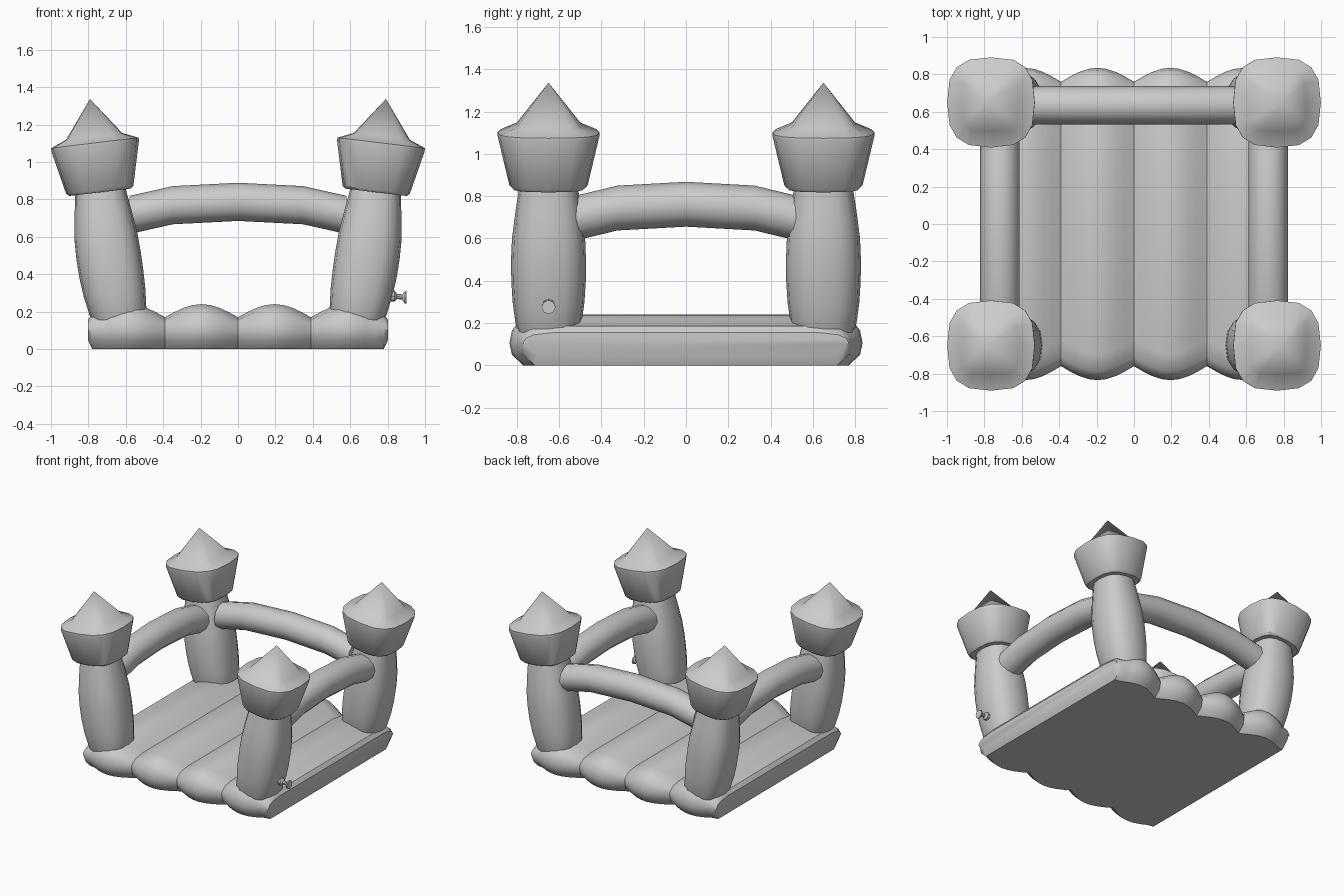
import bpy, bmesh, math
from mathutils import Vector

if "Cube" in bpy.data.objects:
    bpy.data.objects.remove(bpy.data.objects["Cube"])


def loft(name, rings, angle=35):
    """Skin a list of equal-length point rings and cap both ends."""
    bm = bmesh.new()
    loops = [[bm.verts.new(p) for p in r] for r in rings]
    n = len(loops[0])
    for a, b in zip(loops, loops[1:]):
        for i in range(n):
            j = (i + 1) % n
            bm.faces.new((a[i], a[j], b[j], b[i]))
    bm.faces.new(loops[0])
    bm.faces.new(loops[-1])
    bmesh.ops.remove_doubles(bm, verts=bm.verts, dist=0.0005)
    bmesh.ops.recalc_face_normals(bm, faces=bm.faces)
    me = bpy.data.meshes.new(name)
    bm.to_mesh(me)
    bm.free()
    ob = bpy.data.objects.new(name, me)
    bpy.context.collection.objects.link(ob)
    bpy.ops.object.select_all(action='DESELECT')
    ob.select_set(True)
    bpy.context.view_layer.objects.active = ob
    bpy.ops.object.shade_smooth_by_angle(angle=math.radians(angle))
    return ob


def level(sx, sy, cx, z, hw, power=2.8, n=16, lean=0.12):
    """Rounded-square ring, leaning outward in x, for one corner."""
    pts = []
    for i in range(n):
        a = 2 * math.pi * i / n
        c, s = math.cos(a), math.sin(a)
        dx = math.copysign(abs(c) ** (2 / power), c) * hw
        dy = math.copysign(abs(s) ** (2 / power), s) * hw * 1.03
        pts.append((sx * (cx + dx), sy * (0.65 + dy), z - lean * dx))
    return pts


# Mattress: four inflated tubes side by side, flat underneath
def slab_ring(x, zt, ye, zb=0.0):
    half = [(ye - 0.065, zb), (ye - 0.012, zb + 0.05), (ye, 0.105),
            (ye - 0.012, 0.105 + (zt - 0.105) * 0.45),
            (ye - 0.05, 0.105 + (zt - 0.105) * 0.8), (ye - 0.14, zt)]
    return [(x, y, z) for y, z in half] + [(x, -y, z) for y, z in reversed(half)]


columns = []
STEPS = 8
for k in range(4 * STEPS + 1):
    x = -0.78 + 1.56 * k / (4 * STEPS)
    b = abs(math.sin(math.pi * k / STEPS))
    outer = k in (0, 4 * STEPS)
    columns.append(slab_ring(x, 0.17 + 0.07 * b + 0.015 * outer,
                             0.76 + 0.075 * b + 0.02 * outer))
columns.insert(0, slab_ring(-0.803, 0.155, 0.77, 0.05))
columns.append(slab_ring(0.803, 0.155, 0.77, 0.05))
loft("mattress", columns)

# Corner towers with flared turrets and pointed spires
tower = [(0.625, 0.10, 0.12), (0.642, 0.20, 0.152), (0.66, 0.30, 0.165),
         (0.677, 0.40, 0.171), (0.692, 0.50, 0.172), (0.706, 0.60, 0.168),
         (0.721, 0.72, 0.153), (0.738, 0.86, 0.132)]
turret = [(0.738, 0.838, 0.165, 2.8), (0.739, 0.852, 0.18, 2.8),
          (0.764, 1.085, 0.234, 2.8), (0.765, 1.102, 0.234, 2.8),
          (0.769, 1.137, 0.15, 4.5), (0.791, 1.337, 0.0, 4.5)]
for sx, side in ((-1, "left"), (1, "right")):
    for sy, end in ((-1, "front"), (1, "back")):
        loft(f"{end}_{side}_tower", [level(sx, sy, c, z, h, 2.5) for c, z, h in tower])
        loft(f"{end}_{side}_turret", [level(sx, sy, *t) for t in turret])


# Arched tubes joining the towers on the back and both sides
def beam(name, along, across, offset, path, r):
    rings = []
    for t, z in path:
        ring = []
        for i in range(12):
            a = 2 * math.pi * i / 12
            ring.append(along * t + across * (offset + r * math.cos(a))
                        + Vector((0, 0, z + r * math.sin(a))))
        rings.append(ring)
    loft(name, rings)


def arch(peak, half):
    return [(s * half, peak - drop) for s, drop in
            ((-1, 0.07), (-0.6, 0.018), (0, 0), (0.6, 0.018), (1, 0.07))]


X, Y = Vector((1, 0, 0)), Vector((0, 1, 0))
beam("back_beam", X, Y, 0.635, arch(0.787, 0.58), 0.102)
for s, side in ((-1, "left"), (1, "right")):
    beam(f"{side}_beam", Y, X, s * 0.717, arch(0.762, 0.54), 0.106)

# Inflation valve on the front right tower
valve = [(0.79, 0.03), (0.838, 0.03), (0.85, 0.014), (0.878, 0.014),
         (0.892, 0.033), (0.902, 0.033)]
loft("air_valve", [[(x, -0.65 + r * math.cos(i * math.pi / 4),
                     0.285 - 0.12 * (x - 0.82) + r * math.sin(i * math.pi / 4))
                    for i in range(8)] for x, r in valve])
